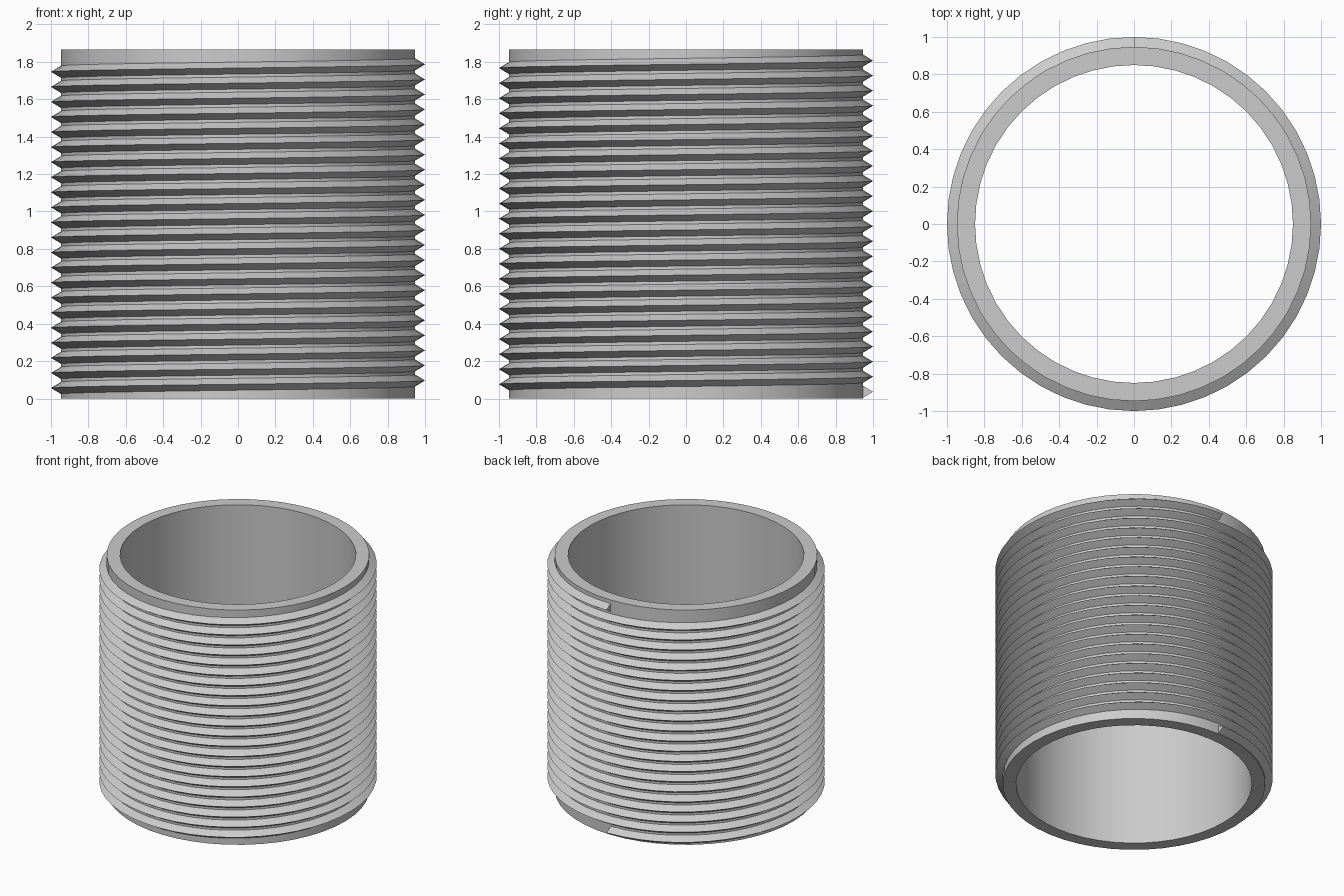
import bpy
import bmesh
from math import cos, sin, pi, radians

SEGMENTS = 48        # facets per turn of pipe and thread
HEIGHT = 1.867
CORE_R, BORE_R, CREST_R = 0.947, 0.85, 1.0
PITCH, TURNS = 0.0805, 22
THREAD_START_Z = 0.036
HALF_BASE = 0.032
SINK = 0.004         # thread root is buried this far in the core

cube = bpy.data.objects.get("Cube")
if cube:
    bpy.data.objects.remove(cube, do_unlink=True)

# Plain grey metal
metal = bpy.data.materials.new("grey_metal")
metal.use_nodes = True
grey = (0.6, 0.6, 0.6, 1)
metal.diffuse_color = grey
metal.node_tree.nodes["Principled BSDF"].inputs["Base Color"].default_value = grey


def add_section(bm, profile, angle, z):
    """Place a radius/height profile at an angle around the axis."""
    return [bm.verts.new((r * cos(angle), r * sin(angle), max(0, z + dz)))
            for r, dz in profile]


def join_sections(bm, a, b):
    """Skin two neighbouring closed sections."""
    for j in range(len(a)):
        k = (j + 1) % len(a)
        bm.faces.new((a[j], a[k], b[k], b[j]))


def finish(bm, name):
    """Turn a bmesh into a smooth shaded object with sharp edges kept."""
    bmesh.ops.recalc_face_normals(bm, faces=bm.faces)
    mesh = bpy.data.meshes.new(name)
    bm.to_mesh(mesh)
    bm.free()
    mesh.materials.append(metal)
    obj = bpy.data.objects.new(name, mesh)
    bpy.context.collection.objects.link(obj)
    bpy.ops.object.select_all(action='DESELECT')
    obj.select_set(True)
    bpy.context.view_layer.objects.active = obj
    bpy.ops.object.shade_smooth_by_angle(angle=radians(30))


# Pipe wall: rectangular section turned around the axis, open bore
wall = [(CORE_R, 0), (CORE_R, HEIGHT), (BORE_R, HEIGHT), (BORE_R, 0)]
bm = bmesh.new()
sections = [add_section(bm, wall, 2 * pi * i / SEGMENTS, 0) for i in range(SEGMENTS)]
for i in range(SEGMENTS):
    join_sections(bm, sections[i - 1], sections[i])
finish(bm, "pipe_wall")

# Thread: triangular section swept up a right-handed helix, starting at the back
root = CORE_R - SINK
half = HALF_BASE * (CREST_R - root) / (CREST_R - CORE_R)
tooth = [(root, -half), (CREST_R, 0), (root, half)]
bm = bmesh.new()
sections = [add_section(bm, tooth, pi / 2 + 2 * pi * i / SEGMENTS,
                        THREAD_START_Z + PITCH * i / SEGMENTS)
            for i in range(SEGMENTS * TURNS + 1)]
for low, high in zip(sections, sections[1:]):
    join_sections(bm, low, high)
bm.faces.new(sections[0])
bm.faces.new(sections[-1])
finish(bm, "screw_thread")
